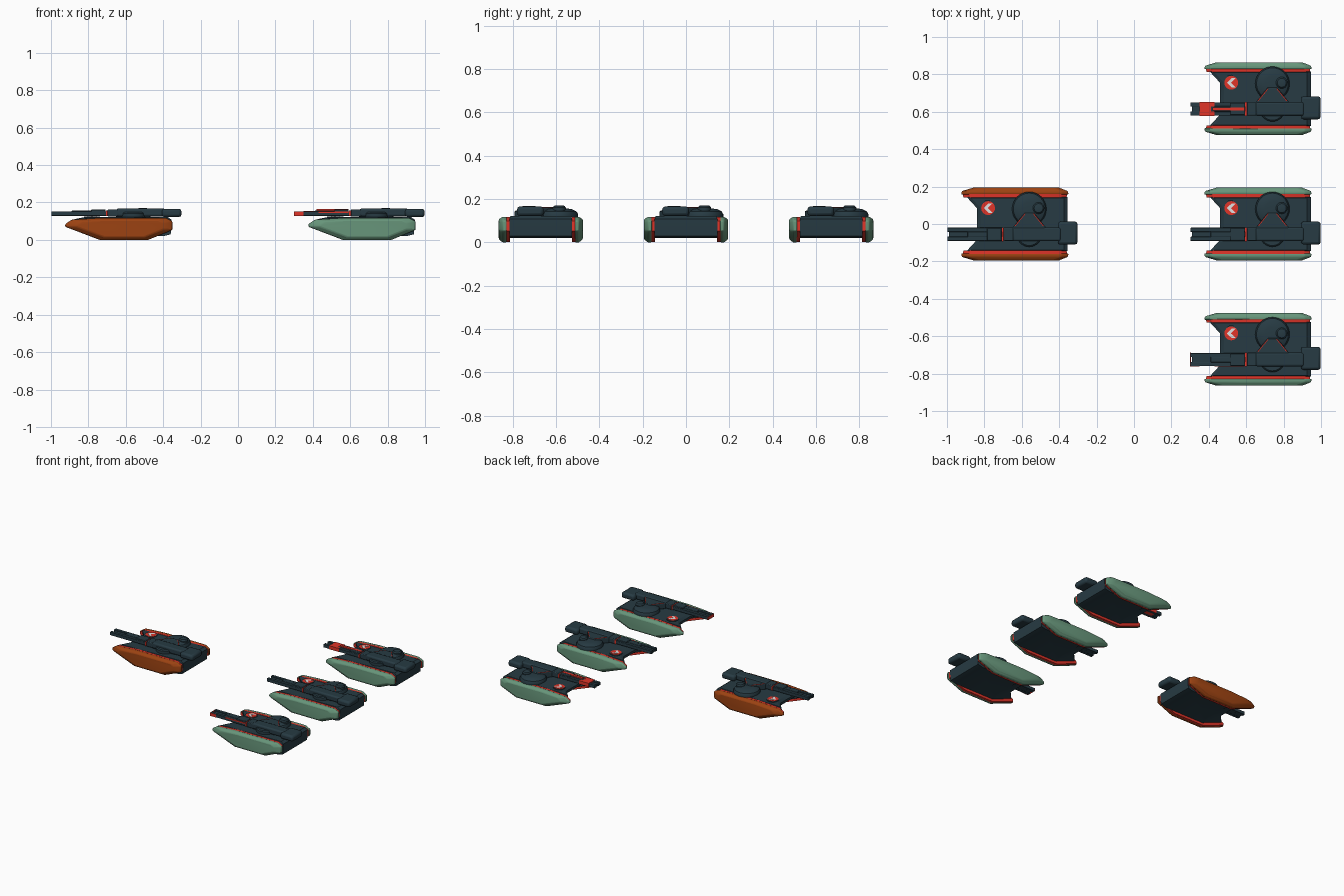
import bpy, bmesh, math

if "Cube" in bpy.data.objects:
    bpy.data.objects.remove(bpy.data.objects["Cube"])


def material(name, rgb):
    m = bpy.data.materials.new(name)
    m.diffuse_color = (*rgb, 1)
    m.use_nodes = True
    m.node_tree.nodes["Principled BSDF"].inputs["Base Color"].default_value = m.diffuse_color
    return m


DARK = material("dark slate", (0.020, 0.043, 0.056))
GREEN = material("sage green", (0.135, 0.30, 0.195))
ORANGE = material("burnt orange", (0.33, 0.055, 0.006))
RED = material("signal red", (0.75, 0.035, 0.022))
WHITE = material("pale grey", (0.75, 0.75, 0.75))


def loft(name, rings, mat, bevel=0, seg=2):
    """Skin a list of equal-length rings, cap both ends."""
    bm = bmesh.new()
    loops = [[bm.verts.new(p) for p in r] for r in rings]
    n = len(rings[0])
    for a, b in zip(loops, loops[1:]):
        for i in range(n):
            j = (i + 1) % n
            bm.faces.new((a[i], a[j], b[j], b[i]))
    bm.faces.new(loops[0])
    bm.faces.new(loops[-1])
    bmesh.ops.recalc_face_normals(bm, faces=bm.faces)
    me = bpy.data.meshes.new(name)
    bm.to_mesh(me)
    bm.free()
    me.materials.append(mat)
    me.shade_smooth()
    me.set_sharp_from_angle(angle=math.radians(30))
    ob = bpy.data.objects.new(name, me)
    bpy.context.collection.objects.link(ob)
    if bevel:
        mod = ob.modifiers.new("Bevel", "BEVEL")
        mod.width, mod.segments = bevel, seg
        mod.limit_method = "ANGLE"
        mod.angle_limit = math.radians(25)
    return ob


def prism(name, outline, z0, z1, mat, bevel=0):
    return loft(name, [[(x, y, z) for x, y in outline] for z in (z0, z1)], mat, bevel)


def box(name, x0, x1, y0, y1, z0, z1, mat, bevel=0):
    return prism(name, [(x0, y0), (x1, y0), (x1, y1), (x0, y1)], z0, z1, mat, bevel)


def turned(name, x, y, steps, mat, n=32):
    """Round part from (radius, z) steps."""
    return loft(name, [[(x + r * math.cos(2 * math.pi * i / n),
                         y + r * math.sin(2 * math.pi * i / n), z)
                        for i in range(n)] for r, z in steps], mat)


# side profile of the floating skirts (x, z)
SKIRT = [(0.375, 0.085), (0.41, 0.108), (0.57, 0.118), (0.915, 0.118), (0.95, 0.10),
         (0.95, 0.053), (0.82, 0.0), (0.56, 0.0), (0.375, 0.07)]


def skirt_ring(y, sx, sz):
    cx, cz = 0.70, 0.068
    return [(cx + (x - cx) * sx, y, cz + (z - cz) * sz) for x, z in SKIRT]


def tank(tag, pod_mat):
    parts = []

    def add(ob):
        ob.name = f"{tag}_{ob.name}"
        parts.append(ob)

    # hull with notched bow, raked underside and chamfered stern
    def hull_ring(bow, tip, stern, w, z, ztip):
        return [(tip, w, ztip), (bow, 0.085, z), (bow, -0.085, z), (tip, -w, ztip),
                (stern, -w, z), (stern, w, z)]
    add(loft("hull", [hull_ring(0.59, 0.57, 0.90, 0.145, 0.02, 0.02),
                      hull_ring(0.57, 0.55, 0.94, 0.145, 0.03, 0.03),
                      hull_ring(0.46, 0.405, 0.945, 0.145, 0.09, 0.085),
                      hull_ring(0.46, 0.405, 0.945, 0.145, 0.108, 0.102),
                      hull_ring(0.48, 0.43, 0.925, 0.14, 0.122, 0.112)], DARK))

    # side skirts and their red inner plates
    for side, s in (("left", 1), ("right", -1)):
        add(loft(side + "_skirt", [skirt_ring(s * 0.158, 1, 1), skirt_ring(s * 0.176, 0.985, 1),
                                   skirt_ring(s * 0.194, 0.80, 0.78)], pod_mat, 0.007))
        add(loft(side + "_inner_plate", [skirt_ring(s * 0.143, 0.96, 0.97),
                                         skirt_ring(s * 0.16, 0.97, 0.98)], RED))

    # turret domes and hatch
    add(turned("turret_dome", 0.74, 0.08, [(0.092, 0.118), (0.092, 0.130), (0.085, 0.143),
                                           (0.065, 0.153), (0.04, 0.157)], DARK))
    add(turned("hatch", 0.79, 0.085, [(0.031, 0.145), (0.031, 0.160), (0.024, 0.169),
                                      (0.012, 0.171)], DARK, 20))
    add(turned("gun_ring", 0.74, -0.055, [(0.067, 0.118), (0.067, 0.142), (0.06, 0.148)], DARK))
    # triangular gun mount with red seams
    add(prism("gun_mount", [(0.715, 0.06), (0.765, 0.06), (0.83, -0.02), (0.83, -0.085),
                            (0.65, -0.085), (0.65, -0.02)], 0.12, 0.163, DARK, 0.006))
    for i, s in enumerate((-1, 1)):
        x = 0.74
        add(prism(f"mount_seam_{i}", [(x + s * 0.020, 0.055), (x + s * 0.025, 0.055),
                                      (x + s * 0.080, -0.012), (x + s * 0.074, -0.012)],
                  0.160, 0.1636, RED))

    # gun: core, twin rails, sleeve, breech and counterweight
    add(box("barrel_core", 0.31, 0.62, -0.08, -0.03, 0.130, 0.146, DARK))
    for i, y in enumerate((-0.09, -0.042)):
        add(box(f"barrel_rail_{i}", 0.302, 0.60, y, y + 0.022, 0.129, 0.153, DARK, 0.002))
    add(box("barrel_bridge", 0.41, 0.52, -0.07, -0.04, 0.14, 0.156, DARK, 0.003))
    add(box("barrel_band", 0.594, 0.603, -0.0925, -0.0175, 0.128, 0.156, RED))
    add(box("barrel_sleeve", 0.515, 0.592, -0.088, -0.022, 0.130, 0.163, DARK, 0.004))
    add(box("barrel_collar", 0.603, 0.66, -0.09, -0.018, 0.125, 0.163, DARK, 0.005))
    add(box("breech", 0.65, 0.91, -0.092, -0.018, 0.125, 0.168, DARK, 0.010))
    add(box("counterweight", 0.893, 0.998, -0.11, 0.013, 0.122, 0.166, DARK, 0.014))

    # round marker plate with a plain arrow
    add(turned("marker_rim", 0.52, 0.085, [(0.043, 0.119), (0.043, 0.124)], DARK))
    add(turned("marker_plate", 0.52, 0.085, [(0.037, 0.121), (0.037, 0.126)], RED))
    add(prism("marker_arrow", [(0.496, 0.085), (0.522, 0.110), (0.544, 0.110), (0.518, 0.085),
                               (0.544, 0.060), (0.522, 0.060)], 0.124, 0.1275, WHITE))

    # individual barrel markings
    if tag == "rear_tank":
        add(box("marking_wrap", 0.35, 0.43, -0.092, -0.018, 0.129, 0.155, RED))
        add(box("marking_stripe", 0.42, 0.592, -0.064, -0.046, 0.155, 0.1645, RED))
    if tag == "front_tank":
        add(box("marking_tip", 0.30, 0.35, -0.092, -0.088, 0.129, 0.152, RED))
        add(box("marking_nose", 0.30, 0.304, -0.092, -0.018, 0.129, 0.152, RED))
        add(box("marking_edge", 0.43, 0.592, -0.093, -0.087, 0.145, 0.153, RED))
    return parts


# three green tanks facing one orange column position
for tag, mat, dx, dy in (("front_tank", GREEN, 0, -0.67), ("middle_tank", GREEN, 0, 0),
                         ("rear_tank", GREEN, 0, 0.67), ("lead_tank", ORANGE, -1.30, 0)):
    for ob in tank(tag, mat):
        ob.location = (dx, dy, 0)
